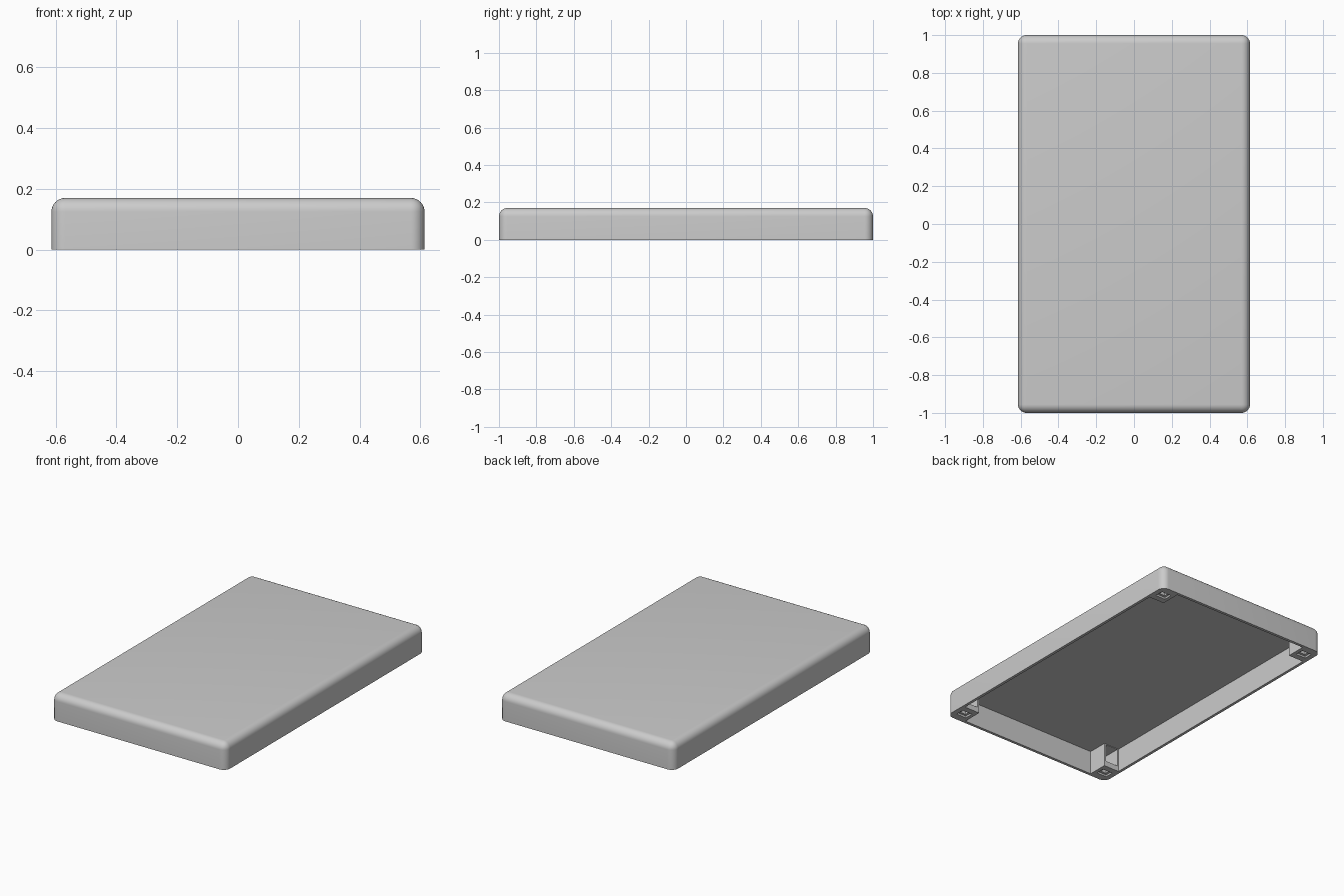
import bpy, bmesh, math

cube = bpy.data.objects.get("Cube")
if cube:
    bpy.data.objects.remove(cube)

LENGTH, WIDTH, HEIGHT = 2.0, 1.228, 0.17
HX, HY = WIDTH / 2, LENGTH / 2
RADIUS = 0.045
WALL = 0.018
CEILING = HEIGHT - WALL
POST_X, POST_Y = 0.127, 0.145     # corner post footprint, walls included

grey = bpy.data.materials.new("plain grey")
grey.use_nodes = True
colour = (0.6, 0.6, 0.6, 1)
grey.diffuse_color = colour
grey.node_tree.nodes["Principled BSDF"].inputs["Base Color"].default_value = colour


def box(name, x0, x1, y0, y1, z0, z1):
    """Axis-aligned box between two corners."""
    bm = bmesh.new()
    bmesh.ops.create_cube(bm, size=1)
    for v in bm.verts:
        v.co = (x0 if v.co.x < 0 else x1,
                y0 if v.co.y < 0 else y1,
                z0 if v.co.z < 0 else z1)
    mesh = bpy.data.meshes.new(name)
    bm.to_mesh(mesh)
    bm.free()
    mesh.materials.append(grey)
    obj = bpy.data.objects.new(name, mesh)
    bpy.context.collection.objects.link(obj)
    return obj


def corner_box(name, sx, sy, x0, x1, y0, y1, z0, z1):
    """Box placed in one corner, mirrored by the signs sx and sy."""
    xs, ys = sorted((sx * x0, sx * x1)), sorted((sy * y0, sy * y1))
    return box(name, *xs, *ys, z0, z1)


# Outer shell: rounded everywhere except the flat open rim
shell = box("lid_shell", -HX, HX, -HY, HY, 0, HEIGHT)
bm = bmesh.new()
bm.from_mesh(shell.data)
rounded = [e for e in bm.edges if any(v.co.z > 0.01 for v in e.verts)]
bmesh.ops.bevel(bm, geom=rounded, offset=RADIUS, segments=8, profile=0.5,
                affect='EDGES', clamp_overlap=True)
bm.to_mesh(shell.data)
bm.free()

# Cavity: two crossing boxes leave a solid post in each corner
ix, iy = HX - WALL, HY - WALL
px, py = HX - POST_X, HY - POST_Y
cutters = [box("cavity_wide", -ix, ix, -py, py, -0.1, CEILING),
           box("cavity_long", -px, px, -iy, iy, -0.1, CEILING)]

# Each post: a chamber open towards the middle, and a stepped slot underneath
cx, cy = HX - POST_X / 2 - 0.005, HY - POST_Y / 2 - 0.005
for sx in (-1, 1):
    for sy in (-1, 1):
        cutters += [
            corner_box("post_chamber", sx, sy, px + 0.014, ix - 0.008,
                       py - 0.02, iy - 0.015, 0.035, CEILING - 0.004),
            corner_box("slot_recess", sx, sy, cx - 0.035, cx + 0.035,
                       cy - 0.028, cy + 0.028, -0.1, 0.012),
            corner_box("slot_hole", sx, sy, cx - 0.02, cx + 0.02,
                       cy - 0.013, cy + 0.013, -0.1, 0.05)]

bpy.context.view_layer.objects.active = shell
for cutter in cutters:
    cutter.hide_render = True
    mod = shell.modifiers.new("cut", 'BOOLEAN')
    mod.operation = 'DIFFERENCE'
    mod.solver = 'EXACT'
    mod.object = cutter
    bpy.ops.object.modifier_apply(modifier=mod.name)
    bpy.data.objects.remove(cutter)

bpy.ops.object.select_all(action='DESELECT')
shell.select_set(True)
bpy.ops.object.shade_smooth_by_angle(angle=math.radians(30))
